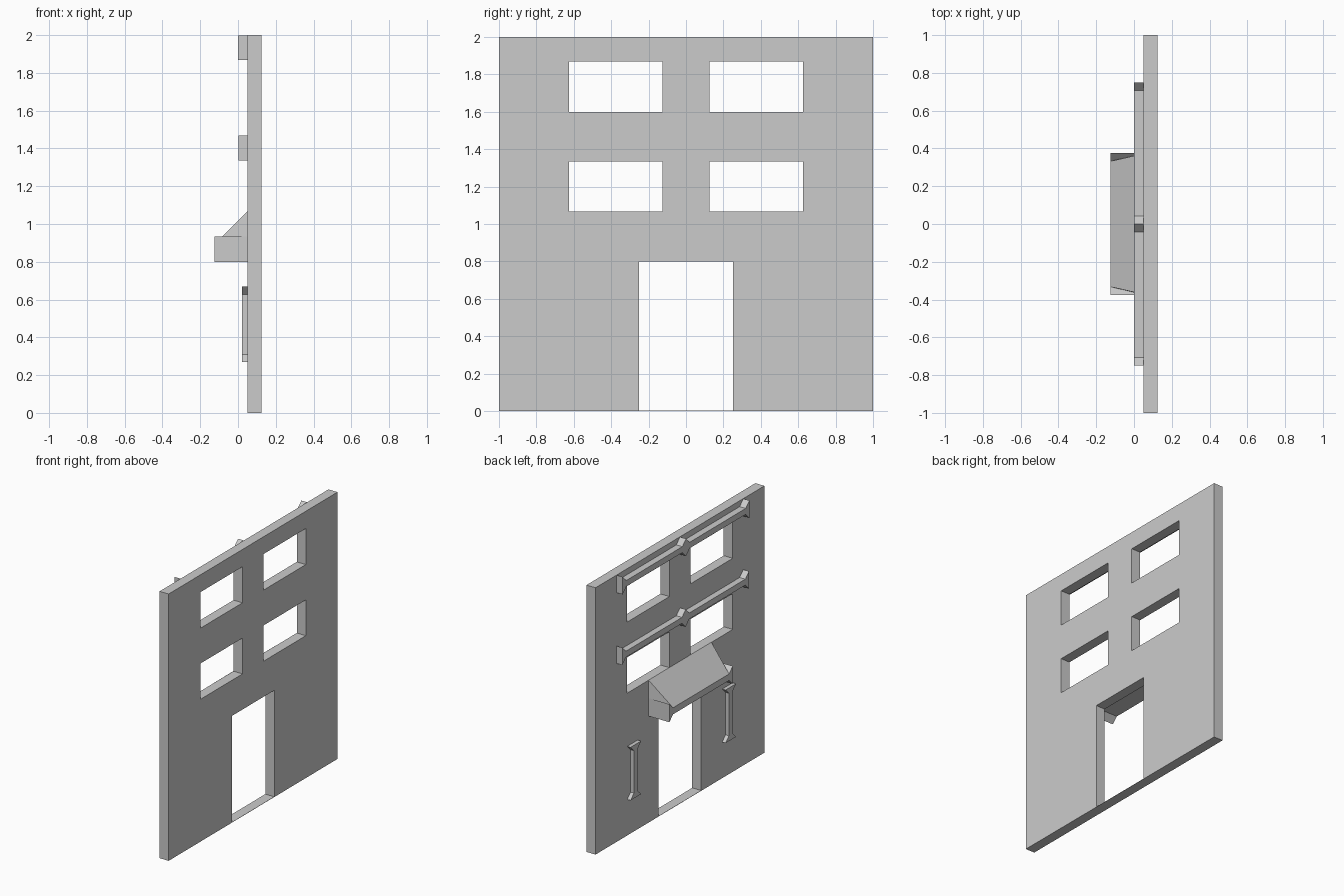
import bpy, bmesh

if "Cube" in bpy.data.objects:
    bpy.data.objects.remove(bpy.data.objects["Cube"])

WALL = 0.05      # outer wall plane that the trim sits on
FLARE = 0.043    # size of the flared ends of trim pieces


def finish(bm, name):
    bmesh.ops.recalc_face_normals(bm, faces=bm.faces[:])
    me = bpy.data.meshes.new(name)
    bm.to_mesh(me)
    bm.free()
    ob = bpy.data.objects.new(name, me)
    bpy.context.collection.objects.link(ob)
    return ob


def boxes(name, bounds):
    bm = bmesh.new()
    for lo, hi in bounds:
        made = bmesh.ops.create_cube(bm, size=1)["verts"]
        for v in made:
            v.co = [(a + b) / 2 + c * (b - a) for a, b, c in zip(lo, hi, v.co)]
    return finish(bm, name)


def i_profile(a0, a1, c0, c1, f=FLARE):
    """Bar outline along a, widening in c to a pointed flare at both ends."""
    return [(a0, c0), (a0, c1), (a0 + f, c1 - f), (a1 - f, c1 - f),
            (a1, c1), (a1, c0), (a1 - f, c0 + f), (a0 + f, c0 + f)]


def loft(name, front, back, x_front, splits=()):
    """Join a front (y, z) outline to a back outline on the wall."""
    bm = bmesh.new()
    f = [bm.verts.new((x_front, y, z)) for y, z in front]
    b = [bm.verts.new((WALL, y, z)) for y, z in back]
    bm.faces.new(f)
    bm.faces.new(b[::-1])
    n = len(f)
    sides = [bm.faces.new((f[i], b[i], b[(i + 1) % n], f[(i + 1) % n])) for i in range(n)]
    for side, fi, bi in splits:
        bmesh.utils.face_split(sides[side], f[fi], b[bi])
    return finish(bm, name)


# Wall with four windows and a doorway (a thin sill closes the bottom)
wall = boxes("wall", [((WALL, -1, 0), (0.125, 1, 2))])
holes = [((0, -0.252, 0.002), (0.2, 0.252, 0.80))]
for z0, z1 in ((1.067, 1.335), (1.60, 1.87)):
    for y in (-0.625, 0.125):
        holes.append(((0, y, z0), (0.2, y + 0.5, z1)))
cutter = boxes("opening_cutter", holes)
cutter.hide_render = True
cutter.hide_viewport = True
mod = wall.modifiers.new("openings", "BOOLEAN")
mod.operation = "DIFFERENCE"
mod.solver = "EXACT"
mod.object = cutter

# Flared lintel bars above each row of windows
for floor, z0, x in (("lower", 1.337, 0.003), ("upper", 1.868, 0.0)):
    for side, y0 in (("left", -0.75), ("right", 0.0)):
        prof = i_profile(y0, y0 + 0.75, z0, z0 + 0.131)
        loft(f"{floor}_lintel_{side}", prof, prof, x)

# Upright pilasters beside the door
for side, y0 in (("left", -0.625), ("right", 0.5)):
    prof = [(y, z) for z, y in i_profile(0.27, 0.668, y0, y0 + 0.125, 0.04)]
    loft(f"pilaster_{side}", prof, prof, 0.022)

# Door canopy: a flared bar whose top slopes up to the wall
front = i_profile(-0.375, 0.375, 0.80, 0.935)
back = list(front)
back[2], back[3] = (-0.372, 1.068), (0.372, 1.068)
loft("door_canopy", front, back, -0.125, splits=[(1, 2, 1), (3, 3, 4)])
